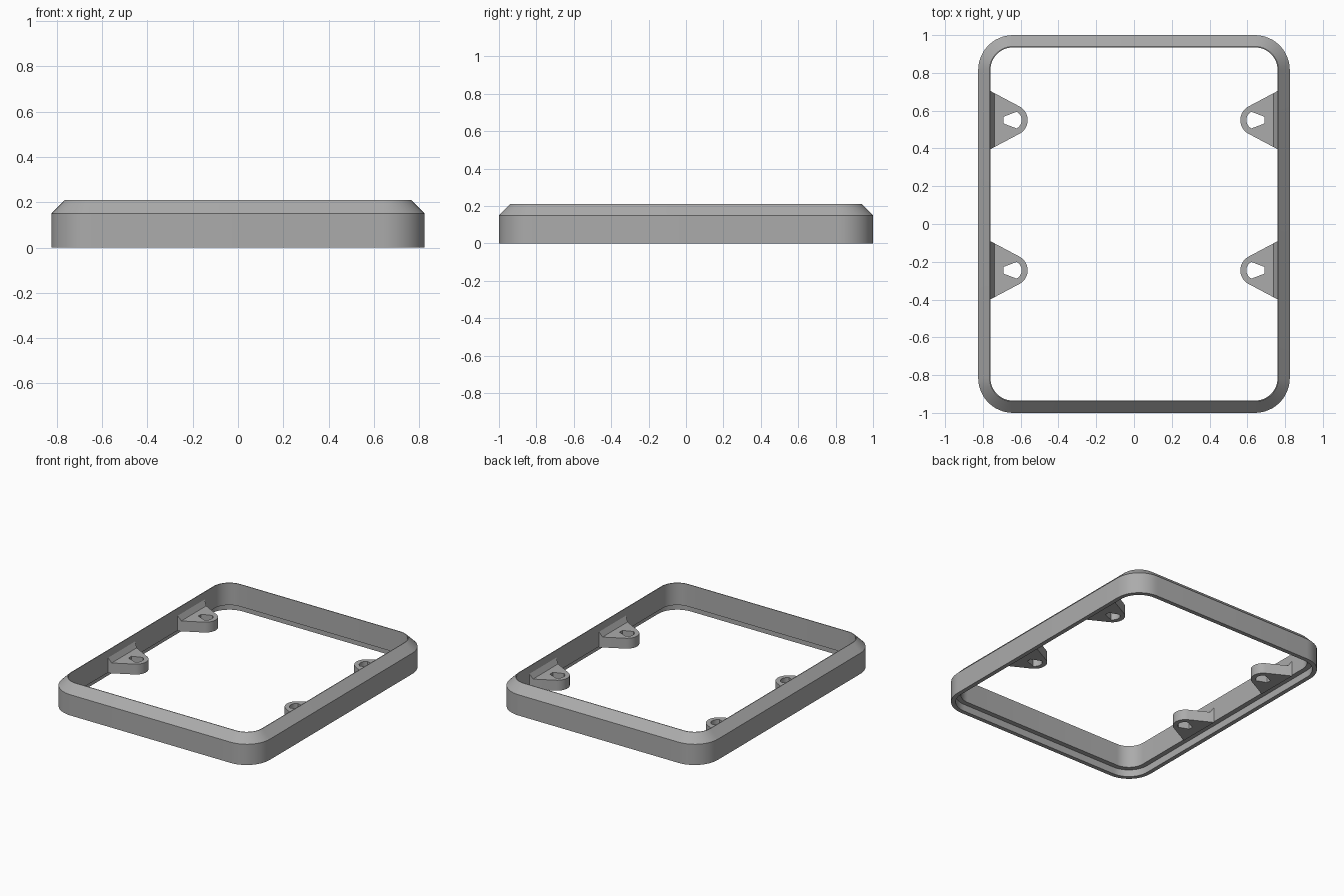
import bpy
import bmesh
from math import cos, sin, pi, radians, acos, atan2, hypot

old = bpy.data.objects.get("Cube")
if old:
    bpy.data.objects.remove(old, do_unlink=True)

HALF_X, HALF_Y, RADIUS = 0.825, 1.0, 0.185
SEGMENTS = 12
INNER_X = 0.76
PLATE_BOTTOM, PLATE_TOP = 0.045, 0.12

grey = bpy.data.materials.new("grey_plastic")
grey.use_nodes = True
grey.diffuse_color = (0.41, 0.41, 0.41, 1)
grey.node_tree.nodes["Principled BSDF"].inputs["Base Color"].default_value = (0.41, 0.41, 0.41, 1)


def finish(bm, name):
    bmesh.ops.recalc_face_normals(bm, faces=bm.faces)
    mesh = bpy.data.meshes.new(name)
    bm.to_mesh(mesh)
    bm.free()
    mesh.materials.append(grey)
    obj = bpy.data.objects.new(name, mesh)
    bpy.context.collection.objects.link(obj)
    bpy.ops.object.select_all(action='DESELECT')
    obj.select_set(True)
    bpy.context.view_layer.objects.active = obj
    bpy.ops.object.shade_smooth_by_angle(angle=radians(25))
    return obj


def rounded_loop(bm, inset, z):
    """Ring of vertices around a rounded rectangle, inset from the outer edge."""
    r = RADIUS - inset
    ring = []
    for q, (sx, sy) in enumerate([(1, 1), (-1, 1), (-1, -1), (1, -1)]):
        for i in range(SEGMENTS + 1):
            a = pi / 2 * (q + i / SEGMENTS)
            ring.append(bm.verts.new((sx * (HALF_X - RADIUS) + r * cos(a),
                                      sy * (HALF_Y - RADIUS) + r * sin(a), z)))
    return ring


def bridge(bm, a, b):
    for i in range(len(a)):
        j = (i + 1) % len(a)
        bm.faces.new((a[i], a[j], b[j], b[i]))


# Frame: chamfered outer wall, plain inner wall, stepped recess underneath
section = [(0, 0), (0, 0.15), (0.06, 0.21), (0.065, 0.21), (0.065, 0.05), (0.03, 0.05), (0.03, 0)]
bm = bmesh.new()
rings = [rounded_loop(bm, inset, z) for inset, z in section]
for k in range(len(rings)):
    bridge(bm, rings[k], rings[(k + 1) % len(rings)])
finish(bm, "bezel_frame")


def screw_tab(name, side, cy):
    """Tapered lug with a round tip and a screw hole, plus a wedge at the wall."""
    cx, tip, hole, half = 0.645, 0.082, 0.05, 0.155
    wall = INNER_X + 0.002
    # Tangent direction from the wall corner to the round tip
    dx, dy = wall - cx, half
    a0 = atan2(dy, dx) + acos(tip / hypot(dx, dy))
    n = 20
    arc = [a0 + (2 * pi - 2 * a0) * i / n for i in range(n + 1)]
    outer = [(wall, half)] + [(cx + tip * cos(a), tip * sin(a)) for a in arc] + [(wall, -half)]
    # Hole points match the outline so that the faces between them are quads
    angles = [0.35] + arc + [2 * pi - 0.35]
    inner = [(cx + hole * cos(a), hole * sin(a)) for a in angles]
    bm = bmesh.new()

    def ring(points, z):
        return [bm.verts.new((side * x, cy + y, z)) for x, y in points]

    loops = [ring(outer, PLATE_BOTTOM), ring(outer, PLATE_TOP),
             ring(inner, PLATE_TOP), ring(inner, PLATE_BOTTOM)]
    for k in range(4):
        bridge(bm, loops[k], loops[(k + 1) % 4])
    # Wedge, trimmed to the taper of the lug
    slope = (half - tip * sin(a0)) / (wall - cx - tip * cos(a0))
    depth = 0.023
    ends = [[bm.verts.new((side * x, cy + s * y, z)) for x, y, z in
             [(wall, half, PLATE_TOP), (wall, half, PLATE_TOP + 0.04),
              (wall - depth, half - depth * slope, PLATE_TOP)]] for s in (1, -1)]
    bridge(bm, *ends)
    for end in ends:
        bm.faces.new(end)
    finish(bm, name)


# Four screw tabs on the long sides
for side, side_name in ((1, "left"), (-1, "right")):
    for cy, end_name in ((0.55, "back"), (-0.245, "front")):
        screw_tab(f"{end_name}_{side_name}_screw_tab", side, cy)
